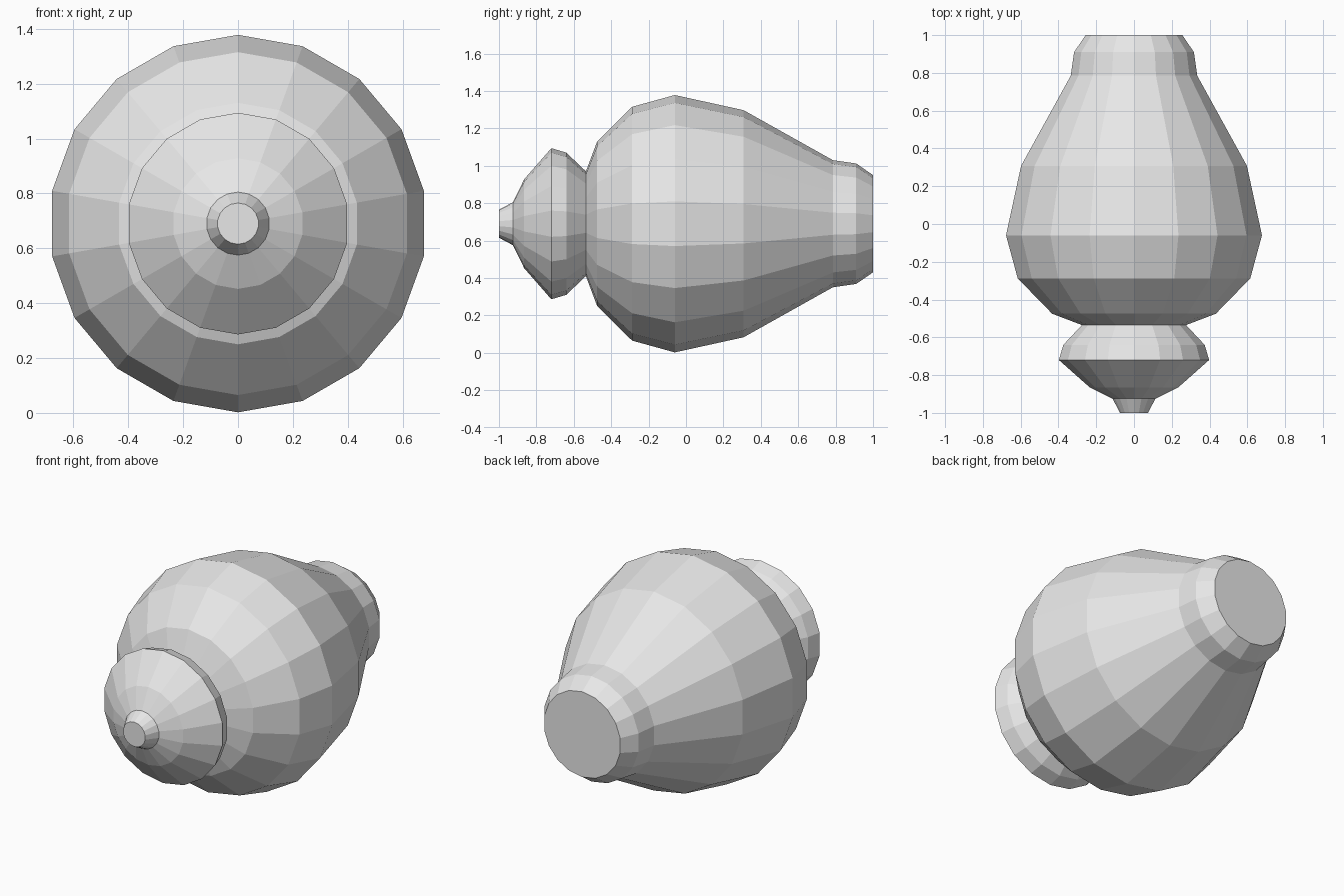
import bpy
import bmesh
import math

if "Cube" in bpy.data.objects:
    bpy.data.objects.remove(bpy.data.objects["Cube"])

SIDES = 18
AXIS_Z = 0.69   # height of the turning axis, which runs along y

grey = bpy.data.materials.new("plain grey")
grey.diffuse_color = (0.8, 0.8, 0.8, 1)
grey.use_nodes = True
grey.node_tree.nodes["Principled BSDF"].inputs["Base Color"].default_value = grey.diffuse_color


def lathe(name, profile, cap_front=False, cap_back=False):
    """Turn (y, radius) points round the horizontal axis, flat shaded."""
    bm = bmesh.new()
    rings = []
    for y, r in profile:
        angles = [2 * math.pi * k / SIDES for k in range(SIDES)]
        rings.append([bm.verts.new((r * math.sin(a), y, AXIS_Z + r * math.cos(a)))
                      for a in angles])
    for a, b in zip(rings, rings[1:]):
        for k in range(SIDES):
            n = (k + 1) % SIDES
            bm.faces.new((a[k], a[n], b[n], b[k]))
    if cap_front:
        bm.faces.new(rings[0][::-1])
    if cap_back:
        bm.faces.new(rings[-1])
    mesh = bpy.data.meshes.new(name)
    bm.to_mesh(mesh)
    bm.free()
    mesh.materials.append(grey)
    obj = bpy.data.objects.new(name, mesh)
    bpy.context.collection.objects.link(obj)
    return obj


# small tip at the front end
lathe("front_tip", [(-1.0, 0.075), (-0.925, 0.115)], cap_front=True)

# flared knob, narrowing to the groove
lathe("front_knob", [(-0.925, 0.115), (-0.865, 0.238), (-0.72, 0.404),
                     (-0.64, 0.38), (-0.535, 0.28)])

# swollen main body
lathe("body", [(-0.535, 0.28), (-0.475, 0.44), (-0.288, 0.625), (-0.06, 0.688),
               (0.308, 0.607), (0.785, 0.34)])

# short collar at the back end
lathe("back_collar", [(0.785, 0.34), (0.91, 0.322), (1.0, 0.26)], cap_back=True)
